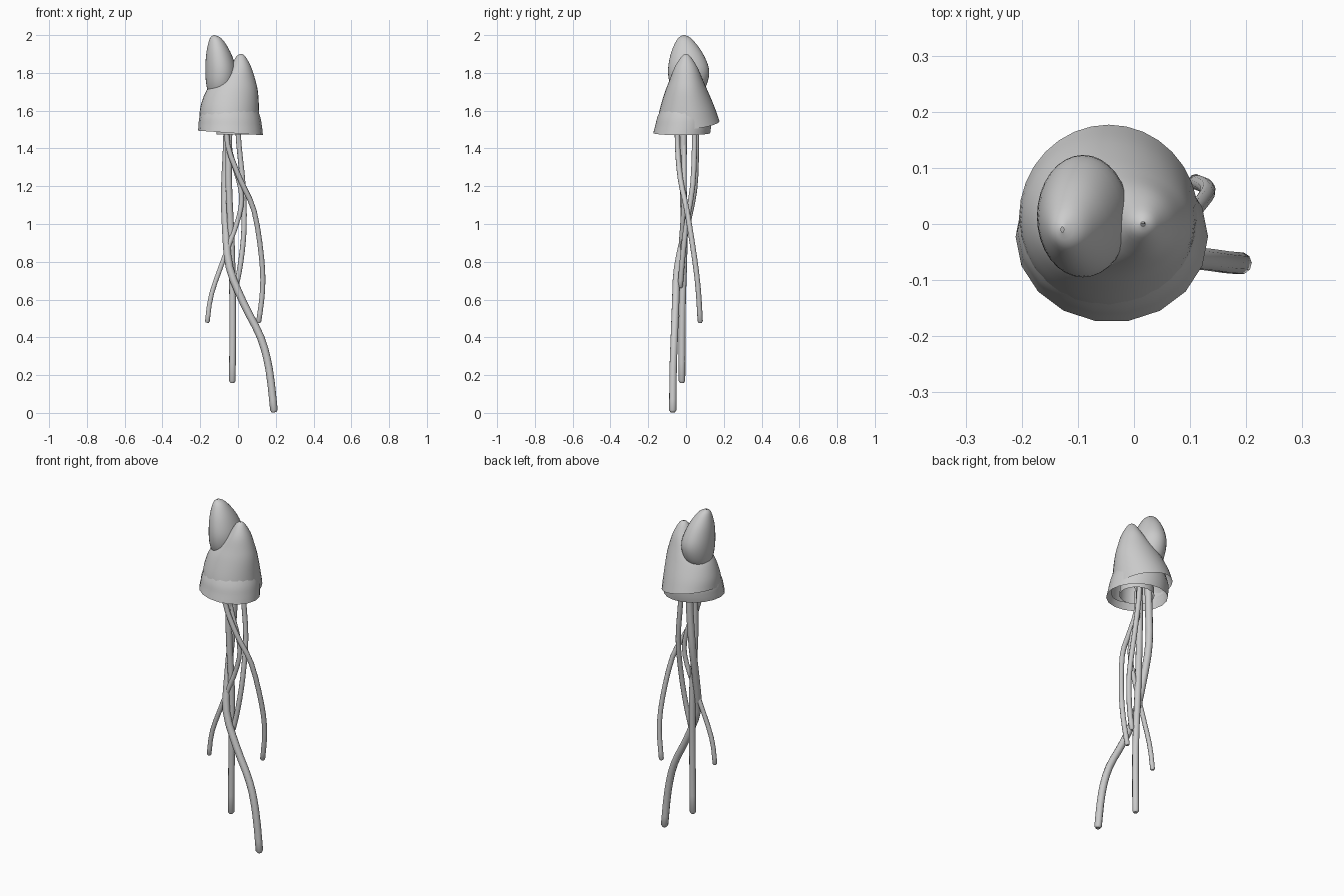
import bpy, bmesh, math
from mathutils import Vector


def spline(rows, steps=4):
    """Catmull-Rom interpolation through rows of numbers."""
    out = []
    for i in range(len(rows) - 1):
        p0, p1 = rows[max(i - 1, 0)], rows[i]
        p2, p3 = rows[i + 1], rows[min(i + 2, len(rows) - 1)]
        for s in range(steps):
            t = s / steps
            out.append([0.5 * (2 * b + (c - a) * t + (2 * a - 5 * b + 4 * c - d) * t * t
                               + (3 * b - a - 3 * c + d) * t ** 3)
                        for a, b, c, d in zip(p0, p1, p2, p3)])
    return out + [list(rows[-1])]


def loft(name, rows, sides=32, tilt=(0, 0), cap=False):
    """Elliptical rings from (z, xmin, xmax, ymin, ymax); the lower rim can tilt."""
    bm = bmesh.new()
    rings = []
    rows = spline(rows)
    top, low = rows[0][0], rows[-1][0]
    for z, x0, x1, y0, y1 in rows:
        w = ((top - z) / (top - low)) ** 3
        ring = []
        for k in range(sides):
            a = math.tau * k / sides
            x = (x0 + x1) / 2 + (x1 - x0) / 2 * math.cos(a)
            y = (y0 + y1) / 2 + (y1 - y0) / 2 * math.sin(a)
            dz = w * (tilt[0] * math.cos(a) + tilt[1] * math.sin(a))
            ring.append(bm.verts.new((x, y, z + dz)))
        rings.append(ring)
    for a, b in zip(rings, rings[1:]):
        for k in range(sides):
            n = (k + 1) % sides
            bm.faces.new((a[k], b[k], b[n], a[n]))
    if cap:
        bm.faces.new(rings[0])
        bm.faces.new(rings[-1])
    bmesh.ops.remove_doubles(bm, verts=bm.verts, dist=0.0004)
    bmesh.ops.recalc_face_normals(bm, faces=bm.faces)
    for f in bm.faces:
        f.smooth = True
    me = bpy.data.meshes.new(name)
    bm.to_mesh(me)
    bm.free()
    ob = bpy.data.objects.new(name, me)
    bpy.context.collection.objects.link(ob)
    return ob


def tube(name, pts, r):
    """Round stem along a smooth path, with closed ends."""
    cu = bpy.data.curves.new(name, 'CURVE')
    cu.dimensions = '3D'
    cu.bevel_depth = r
    cu.bevel_resolution = 3
    cu.use_fill_caps = True
    path = spline(pts, 3)
    end, prev = Vector(path[-1]), Vector(path[-2])
    path.append(list(end + (end - prev).normalized() * r * 0.6))
    sp = cu.splines.new('POLY')
    sp.points.add(len(path) - 1)
    for p, co in zip(sp.points, path):
        p.co = (*co, 1)
        p.radius = 1
    sp.points[-1].radius = 0.6
    sp.use_smooth = True
    ob = bpy.data.objects.new(name, cu)
    bpy.context.collection.objects.link(ob)


# Tall pointed bud rising out of the hood
loft("tall_bud", [
    (2.00, -0.13, -0.125, -0.015, -0.005),
    (1.98, -0.15, -0.085, -0.045, 0.03),
    (1.91, -0.167, -0.04, -0.078, 0.085),
    (1.82, -0.173, -0.01, -0.095, 0.122),
    (1.74, -0.168, -0.015, -0.085, 0.11),
    (1.68, -0.15, -0.04, -0.05, 0.07),
    (1.65, -0.10, -0.09, 0.0, 0.01)])

# Main hood, open underneath
loft("hood", [
    (1.90, 0.012, 0.02, -0.004, 0.004),
    (1.885, -0.01, 0.04, -0.025, 0.025),
    (1.83, -0.045, 0.07, -0.06, 0.06),
    (1.76, -0.115, 0.093, -0.088, 0.09),
    (1.70, -0.168, 0.106, -0.112, 0.116),
    (1.61, -0.198, 0.112, -0.14, 0.152),
    (1.53, -0.205, 0.115, -0.155, 0.177)], tilt=(-0.03, 0.015))

# Flared skirt below the hood
loft("skirt", [
    (1.64, -0.175, 0.09, -0.12, 0.12),
    (1.57, -0.203, 0.117, -0.152, 0.135),
    (1.52, -0.209, 0.127, -0.165, 0.135),
    (1.482, -0.211, 0.132, -0.175, 0.13)], sides=18, tilt=(-0.012, 0.0))

# Inner cup holding the stems
loft("inner_cup", [
    (1.62, -0.06, 0.02, -0.04, 0.04),
    (1.57, -0.105, 0.065, -0.08, 0.08),
    (1.475, -0.115, 0.075, -0.09, 0.09)], sides=24)

# Long trailing stems
tube("long_stem", [(-0.055, 0.05, 1.6), (-0.06, 0.05, 1.4), (-0.07, 0.04, 1.18), (-0.065, 0.0, 0.98),
                   (-0.045, -0.045, 0.77), (0.03, -0.055, 0.58), (0.12, -0.062, 0.4),
                   (0.165, -0.068, 0.23), (0.19, -0.07, 0.015)], 0.02)
tube("right_stem", [(-0.06, -0.045, 1.6), (-0.055, -0.045, 1.42), (0.01, -0.03, 1.24),
                    (0.085, 0.005, 1.07), (0.125, 0.045, 0.82), (0.13, 0.065, 0.65),
                    (0.11, 0.075, 0.485)], 0.014)
tube("left_stem", [(-0.06, -0.01, 1.6), (-0.04, -0.01, 1.38), (0.015, -0.01, 1.18),
                   (0.005, -0.015, 1.04), (-0.07, -0.03, 0.83), (-0.14, -0.04, 0.63),
                   (-0.162, -0.04, 0.485)], 0.013)
tube("straight_stem", [(-0.045, -0.01, 1.6), (-0.05, -0.015, 1.25), (-0.035, -0.01, 0.9),
                       (-0.028, -0.02, 0.55), (-0.03, -0.022, 0.17)], 0.018)
tube("short_stem", [(-0.005, 0.045, 1.6), (0.005, 0.045, 1.42), (0.027, 0.035, 1.2), (0.032, 0.0, 0.98),
                    (0.015, -0.02, 0.8), (-0.01, -0.03, 0.67)], 0.014)
